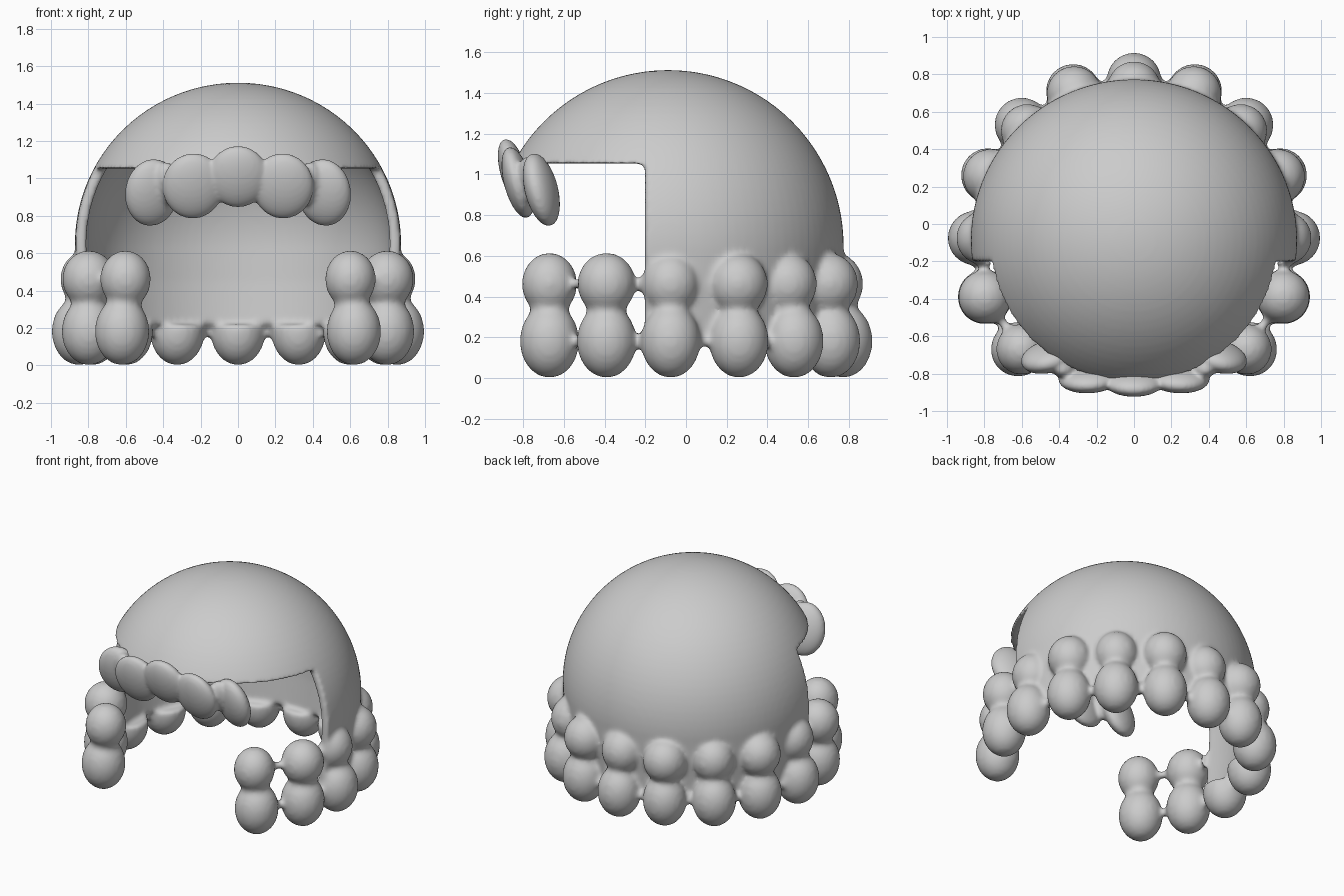
import bpy, bmesh, math
from mathutils import Matrix, Vector

if "Cube" in bpy.data.objects:
    bpy.data.objects.remove(bpy.data.objects["Cube"])

gray = bpy.data.materials.new("light_gray")
gray.diffuse_color = (0.6, 0.6, 0.6, 1)
gray.use_nodes = True
gray.node_tree.nodes["Principled BSDF"].inputs["Base Color"].default_value = gray.diffuse_color
CY, CZ, R, T = -0.088, 0.65, 0.862, 0.055   # dome centre, radius, thickness


def make_object(name, bm):
    mesh = bpy.data.meshes.new(name)
    bmesh.ops.recalc_face_normals(bm, faces=bm.faces)
    bm.to_mesh(mesh)
    bm.free()
    mesh.materials.append(gray)
    ob = bpy.data.objects.new(name, mesh)
    bpy.context.collection.objects.link(ob)
    return ob


def select(*obs):
    bpy.ops.object.select_all(action='DESELECT')
    for ob in obs:
        ob.select_set(True)
    bpy.context.view_layer.objects.active = obs[0]


def ellipsoid(bm, loc, radii, tilt=0, yaw=0):
    m = (Matrix.Translation(loc) @ Matrix.Rotation(yaw, 4, 'Z')
         @ Matrix.Rotation(tilt, 4, 'X') @ Matrix.Diagonal((*radii, 1)))
    bmesh.ops.create_uvsphere(bm, u_segments=40, v_segments=24, radius=1, matrix=m)


def link(bm, a, b, r):
    a, b = Vector(a), Vector(b)
    d = b - a
    m = Matrix.Translation((a + b) / 2) @ d.to_track_quat('Z', 'Y').to_matrix().to_4x4()
    bmesh.ops.create_cone(bm, cap_ends=True, segments=16, radius1=r, radius2=r,
                          depth=d.length, matrix=m)


def fuse(ob, voxel, steps):
    # melt overlapping lumps into one soft surface
    select(ob)
    rm = ob.modifiers.new("fuse", 'REMESH')
    rm.mode, rm.voxel_size = 'VOXEL', voxel
    bpy.ops.object.modifier_apply(modifier="fuse")
    if steps:
        sm = ob.modifiers.new("soften", 'SMOOTH')
        sm.factor, sm.iterations = 0.5, steps
        bpy.ops.object.modifier_apply(modifier="soften")
    bpy.ops.object.shade_smooth()


def carve(ob, cutter):
    select(ob)
    cut = ob.modifiers.new("cut", 'BOOLEAN')
    cut.object, cut.operation, cut.solver = cutter, 'DIFFERENCE', 'EXACT'
    bpy.ops.object.modifier_apply(modifier="cut")


def side(r):
    # half outline of the dome from apex to lower rim
    arc = [(r * math.sin(i * math.pi / 48), CZ + r * math.cos(i * math.pi / 48))
           for i in range(25)]
    return arc + [(r - 0.008, 0.45), (r - 0.03, 0.22)]


def lathe(name, profile):
    bm = bmesh.new()
    vs = [bm.verts.new((x, CY, z)) for x, z in profile]
    es = [bm.edges.new(p) for p in zip(vs, vs[1:])]
    bmesh.ops.spin(bm, geom=vs + es, cent=(0, CY, 0), axis=(0, 0, 1),
                   angle=2 * math.pi, steps=96, use_duplicate=False)
    bmesh.ops.remove_doubles(bm, verts=bm.verts, dist=1e-4)
    bmesh.ops.scale(bm, verts=bm.verts, vec=(1.012, 1, 1))
    return make_object(name, bm)


# dome shell and the solid that fills its hollow
cap = lathe("curly_cap", side(R) + side(R - T)[::-1])
hollow = lathe("hollow_cutter", side(R - T) + [(0, 0.22)])

# face opening
bm = bmesh.new()
bmesh.ops.create_cube(bm, size=1, matrix=Matrix.Translation((0, -1.203, 0.053))
                      @ Matrix.Diagonal((3, 2, 2, 1)))
opening = make_object("opening_cutter", bm)
carve(cap, opening)
carve(hollow, opening)

# ring of two-ball curls: x, y, inward shift and radius of the upper ball
half = [(0.62, -0.67, 0.97, 0.136), (0.797, -0.39, 1.0, 0.143),
        (0.85, -0.075, 0.95, 0.143), (0.78, 0.26, 0.985, 0.147),
        (0.6, 0.53, 0.95, 0.143), (0.325, 0.71, 0.985, 0.147),
        (0, 0.77, 0.95, 0.143)]
ring = half + [(-x, y, k, r) for x, y, k, r in half[-2::-1]]
bm = bmesh.new()
lowers, uppers = [], []
for x, y, k, r in ring:
    lowers.append((x, y, 0.18))
    uppers.append((x * k, y if y < -0.3 else CY + (y - CY) * k, 0.462))
    ellipsoid(bm, (x, y, 0.182), (0.146, 0.146, 0.181))
    ellipsoid(bm, uppers[-1], (r, r, 0.153))
    link(bm, lowers[-1], uppers[-1], 0.095)
for row in (lowers, uppers):
    for a, b in zip(row, row[1:]):
        link(bm, a, b, 0.026)
curls = make_object("curls", bm)
fuse(curls, 0.016, 0)
carve(curls, hollow)
for helper in (opening, hollow):
    bpy.data.objects.remove(helper)
select(cap, curls)
bpy.ops.object.join()
fuse(cap, 0.016, 6)

# fringe of flattened, forward-leaning lumps
bm = bmesh.new()
ellipsoid(bm, (0, -0.845, 1.01), (0.16, 0.066, 0.17), 0.28)
for s in (-1, 1):
    ellipsoid(bm, (s * 0.24, -0.825, 0.96), (0.165, 0.068, 0.18), 0.26, s * -0.05)
    ellipsoid(bm, (s * 0.46, -0.71, 0.925), (0.148, 0.076, 0.184), 0.25, s * -0.25)
    ellipsoid(bm, (s * 0.38, -0.755, 0.97), (0.08, 0.06, 0.12), 0.25, s * 0.4)
fringe = make_object("fringe", bm)
fuse(fringe, 0.012, 6)
